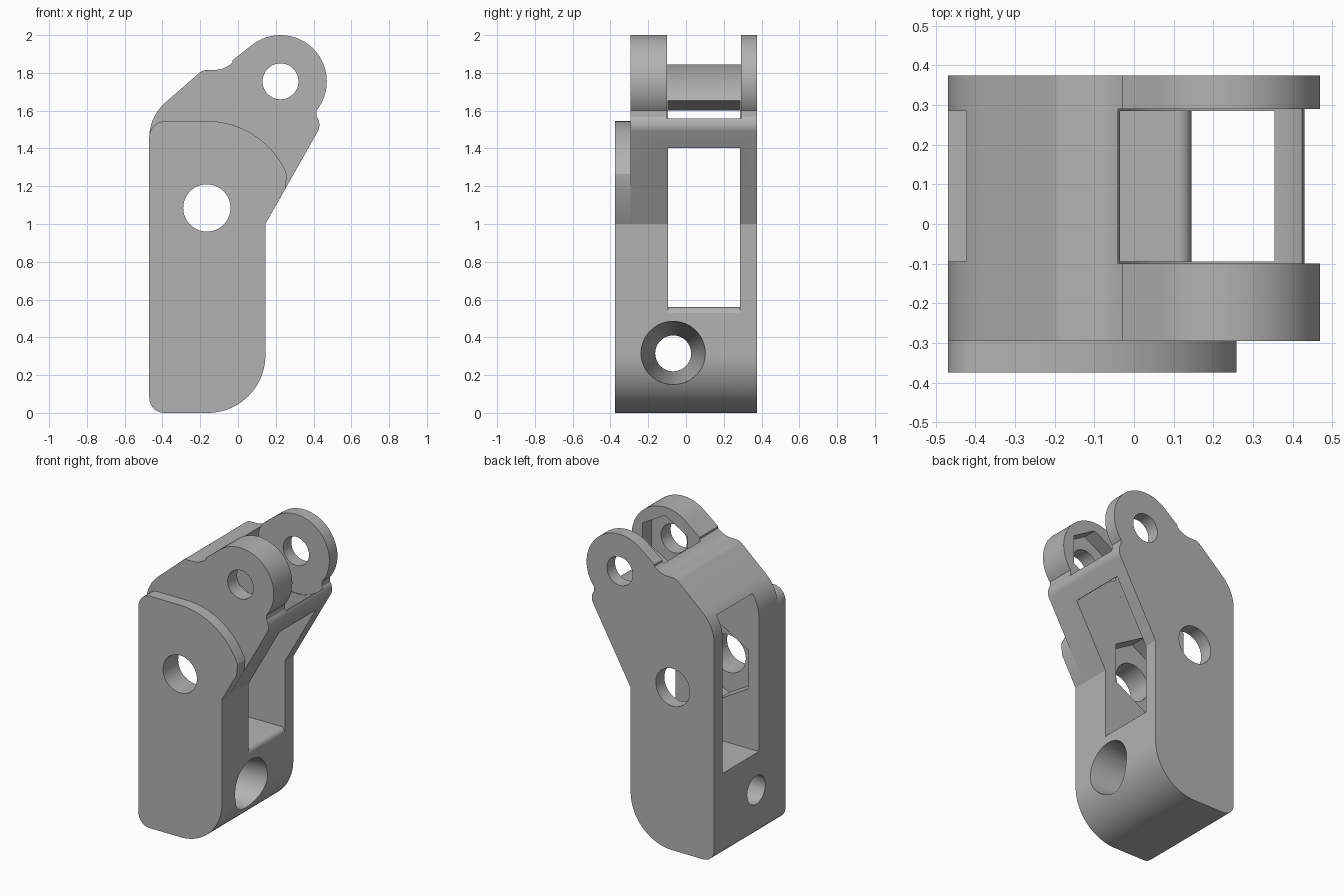
import bpy, bmesh, math
from mathutils import Matrix, Vector

if "Cube" in bpy.data.objects:
    bpy.data.objects.remove(bpy.data.objects["Cube"], do_unlink=True)

grey = bpy.data.materials.new("plain_grey")
grey.use_nodes = True
GREY = (0.45, 0.45, 0.45, 1)
grey.diffuse_color = GREY
grey.node_tree.nodes["Principled BSDF"].inputs["Base Color"].default_value = GREY

LUG = (0.225, 1.755)     # upper pivot
PIVOT = (-0.165, 1.085)  # lower pivot


def arc(centre, r, start, end, n=12):
    """Points on an arc in the x-z plane, angles in degrees."""
    out = []
    for i in range(n + 1):
        a = math.radians(start + (end - start) * i / n)
        out.append((centre[0] + r * math.cos(a), centre[1] + r * math.sin(a)))
    return out


def make(name, bm):
    bmesh.ops.recalc_face_normals(bm, faces=bm.faces)
    mesh = bpy.data.meshes.new(name)
    bm.to_mesh(mesh)
    bm.free()
    mesh.materials.append(grey)
    ob = bpy.data.objects.new(name, mesh)
    bpy.context.collection.objects.link(ob)
    return ob


def slab(name, outline, y0, y1):
    """Extrude an x-z outline from y0 to y1."""
    bm = bmesh.new()
    face = bm.faces.new([bm.verts.new((x, y0, z)) for x, z in outline])
    ext = bmesh.ops.extrude_face_region(bm, geom=[face])
    verts = [v for v in ext["geom"] if isinstance(v, bmesh.types.BMVert)]
    bmesh.ops.translate(bm, verts=verts, vec=Vector((0, y1 - y0, 0)))
    return make(name, bm)


def disc(centre, r, n=64, turn=0):
    return arc(centre, r, turn, turn + 360 - 360 / n, n - 1)


def combine(target, tool, operation):
    mod = target.modifiers.new(operation, "BOOLEAN")
    mod.operation = operation
    mod.solver = "EXACT"
    mod.object = tool
    bpy.context.view_layer.update()
    graph = bpy.context.evaluated_depsgraph_get()
    mesh = bpy.data.meshes.new_from_object(target.evaluated_get(graph))
    target.modifiers.clear()
    target.data = mesh
    bpy.data.objects.remove(tool, do_unlink=True)


# Lower outline shared by the body and the front plate, up to the flare
foot = (arc((-0.39, 0.08), 0.08, 180, 270, 8)
        + arc((-0.16, 0.305), 0.305, 270, 360, 20) + [(0.145, 1.0)])

# Main body with the upper lug
body_outline = (foot
                + arc((0.355, 1.525), 0.076, -28, 36, 8)
                + [(0.415, 1.602)]
                + arc(LUG, 0.245, -36, 129, 36)
                + [(-0.03, 1.866)]
                + arc((-0.13, 1.965), 0.15, -48, -92, 6)
                + arc((-0.165, 1.755), 0.06, 92, 130, 5)
                + arc((-0.22, 1.455), 0.25, 130, 180, 12))
body = slab("bracket_body", body_outline, -0.295, 0.375)

# Raised plate on the front
plate_outline = (foot + [(0.252, 1.19)]
                 + arc(PIVOT, 0.46, 23, 90, 20)
                 + arc((-0.385, 1.46), 0.085, 90, 180, 8))
combine(body, slab("front_plate", plate_outline, -0.375, -0.25), "UNION")

# Through slot, leaving a roof and a cross bar
slot = ([(-0.6, 0.56)] + arc((0.11, 0.525), 0.035, 90, 8, 6)
        + [(0.6, 0.53), (0.6, 1.40), (0.375, 1.40), (0.355, 1.415),
           (0.355, 1.6), (-0.02, 1.655), (-0.425, 1.6), (-0.6, 1.58)])
combine(body, slab("slot_cutter", slot, -0.095, 0.285), "DIFFERENCE")

# Round clearance between the lugs
combine(body, slab("knuckle_cutter", disc(LUG, 0.28, 72), -0.10, 0.29), "DIFFERENCE")

# Pivot holes, each with a hexagonal nut pocket inside the front wall
for centre, hole, pocket, depth in ((PIVOT, 0.125, 0.26, 0.12),
                                    (LUG, 0.095, 0.19, 0.10)):
    combine(body, slab("pocket_cutter", disc(centre, pocket, 6, 30),
                       -0.095 - depth, 0.05), "DIFFERENCE")
    combine(body, slab("hole_cutter", disc(centre, hole), -0.6, 0.6), "DIFFERENCE")

# Tapered cord hole through the foot
bm = bmesh.new()
taper = (0.17 - 0.095) / 0.615
bmesh.ops.create_cone(bm, cap_ends=True, segments=64,
                      radius1=0.095 - taper * 0.05, radius2=0.17 + taper * 0.05,
                      depth=0.715,
                      matrix=Matrix.Translation((-0.1625, -0.068, 0.315))
                      @ Matrix.Rotation(math.pi / 2, 4, "Y"))
combine(body, make("cord_hole_cutter", bm), "DIFFERENCE")

# Smooth curved walls, keep edges crisp
bpy.ops.object.select_all(action="DESELECT")
body.select_set(True)
bpy.context.view_layer.objects.active = body
bpy.ops.object.shade_smooth_by_angle(angle=math.radians(25))
